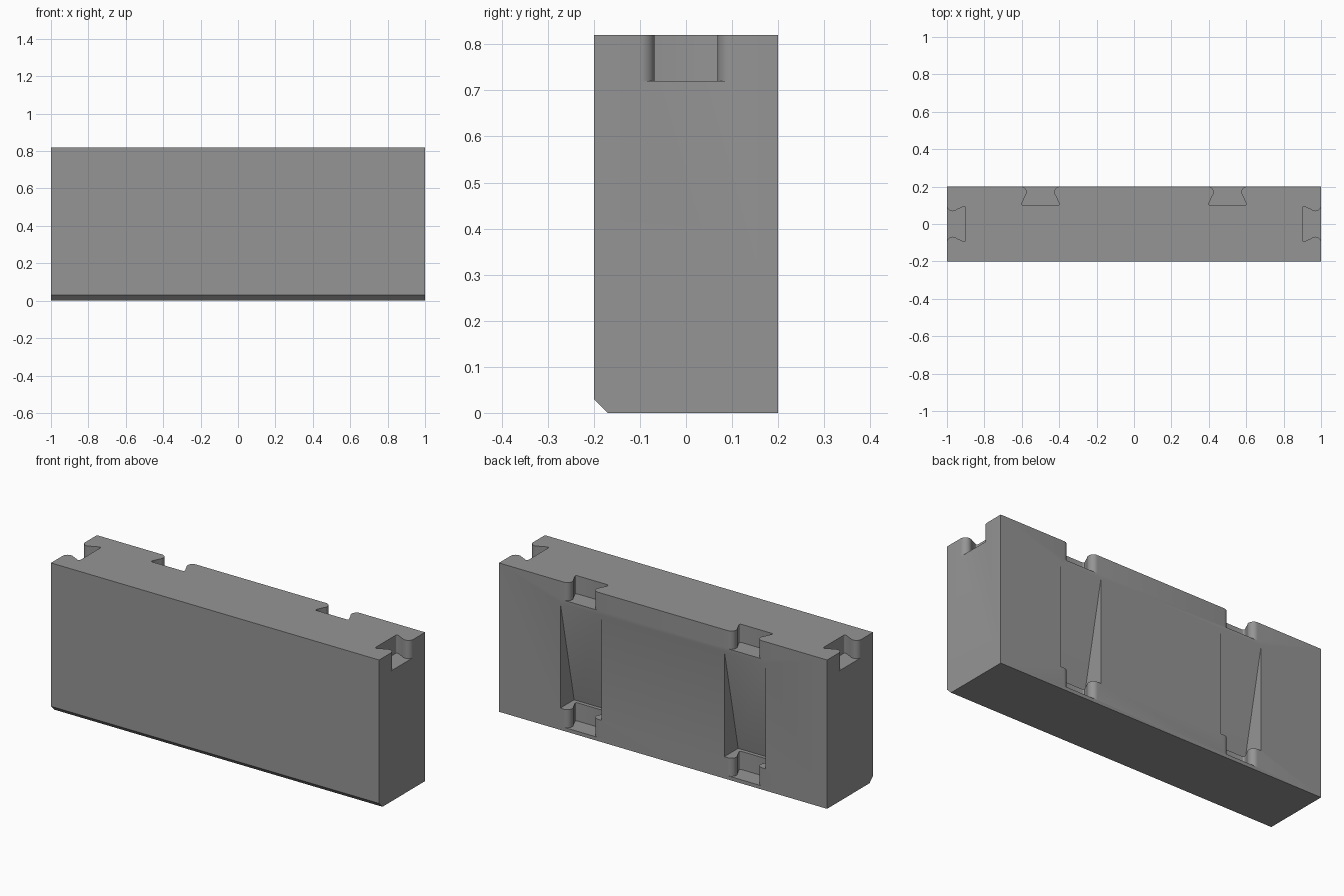
import bpy, bmesh, math
from mathutils import Matrix, Vector

if "Cube" in bpy.data.objects:
    bpy.data.objects.remove(bpy.data.objects["Cube"])

grey = bpy.data.materials.new("concrete grey")
grey.diffuse_color = (0.30, 0.30, 0.30, 1)
grey.use_nodes = True
grey.node_tree.nodes["Principled BSDF"].inputs["Base Color"].default_value = grey.diffuse_color


def prism(name, points, depth):
    """Extrude a closed list of 3D points along a vector."""
    bm = bmesh.new()
    face = bm.faces.new([bm.verts.new(p) for p in points])
    out = bmesh.ops.extrude_face_region(bm, geom=[face])
    moved = [v for v in out["geom"] if isinstance(v, bmesh.types.BMVert)]
    bmesh.ops.translate(bm, verts=moved, vec=depth)
    bmesh.ops.recalc_face_normals(bm, faces=bm.faces)
    mesh = bpy.data.meshes.new(name)
    bm.to_mesh(mesh)
    bm.free()
    obj = bpy.data.objects.new(name, mesh)
    bpy.context.collection.objects.link(obj)
    mesh.materials.append(grey)
    return obj


def slot_profile(extra):
    """Dovetail outline (half width, depth) with rounded lips, mirrored."""
    half = [(0.098 + extra, -0.03)]
    for i in range(11):                       # convex rounded lip
        a = math.radians(-90 + 130 * i / 10)
        half.append((0.098 + extra - 0.03 * math.cos(a), 0.03 + 0.03 * math.sin(a)))
    for i in range(5):                        # small inner corner radius
        a = math.radians(-25 + 115 * i / 4)
        half.append((0.086 + extra + 0.008 * math.cos(a), 0.092 + 0.008 * math.sin(a)))
    return half + [(-w, d) for w, d in reversed(half)]


def slot_cutter(origin, angle, z0, z1, extra):
    """Slot opening on +y before being turned about z."""
    turn = Matrix.Rotation(angle, 3, 'Z')
    pts = [turn @ Vector((w, -d, 0)) + Vector((*origin, z0)) for w, d in slot_profile(extra)]
    return prism("slot_cutter", pts, (0, 0, z1 - z0))


# main block with chamfered front bottom edge
block = prism("wall_block", [(-1, -0.17, 0), (-1, 0.2, 0), (-1, 0.2, 0.82),
                             (-1, -0.2, 0.82), (-1, -0.2, 0.03)], (2, 0, 0))

cutters = []
for s in (-1, 1):
    # end slots
    cutters.append(slot_cutter((s, 0), -s * math.pi / 2, 0.72, 0.86, 0))
    # sloped recess on the back, deepest at the bottom
    x = s * 0.5
    cutters.append(prism("recess_cutter", [(x - 0.126, 0.2, 0.70), (x - 0.126, 0.08, 0.12),
                                           (x - 0.126, 0.24, 0.12), (x - 0.126, 0.24, 0.70)],
                         (0.252, 0, 0)))
    # back slots above and below the recess
    cutters.append(slot_cutter((x, 0.2), 0, 0.72, 0.86, 0.006))
    cutters.append(slot_cutter((x, 0.2), 0, 0.02, 0.14, 0.006))

bpy.context.view_layer.objects.active = block
block.select_set(True)
for c in cutters:
    mod = block.modifiers.new("cut", 'BOOLEAN')
    mod.operation = 'DIFFERENCE'
    mod.solver = 'EXACT'
    mod.object = c
    bpy.ops.object.modifier_apply(modifier=mod.name)
    bpy.data.objects.remove(c)

bpy.ops.object.shade_smooth_by_angle(angle=math.radians(25))
